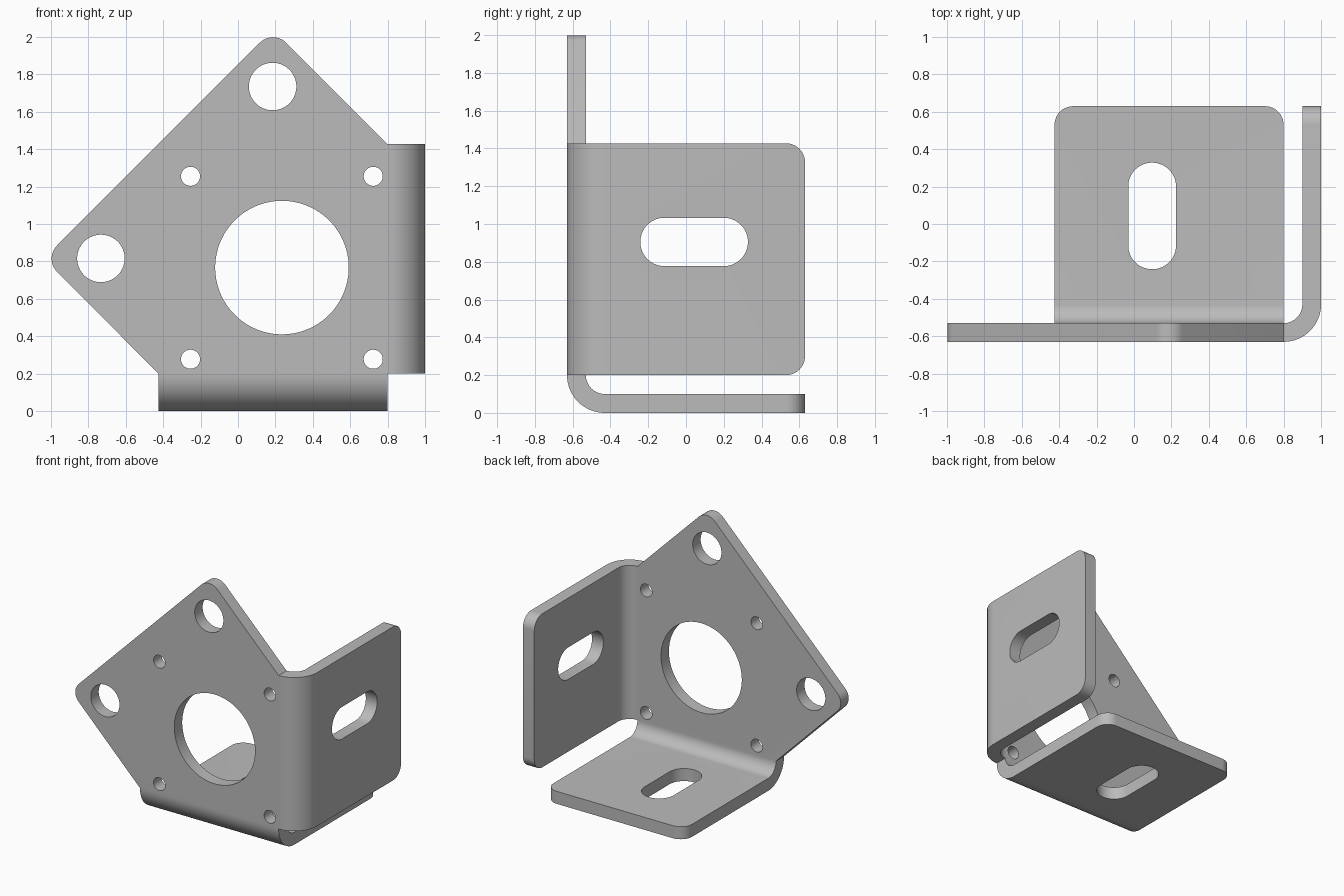
import bpy, bmesh
from math import pi, cos, sin
from mathutils import Vector, Matrix

cube = bpy.data.objects.get("Cube")
if cube:
    bpy.data.objects.remove(cube, do_unlink=True)

THICK = 0.1          # sheet thickness
FRONT = -0.63        # outer front plane
CORNER = 0.1         # rounded corner radius
BEND = FRONT + 0.2   # bend axis depth
X, Y, Z = Vector((1, 0, 0)), Vector((0, 1, 0)), Vector((0, 0, 1))

steel = bpy.data.materials.new("grey_steel")
steel.use_nodes = True
grey = (0.5, 0.5, 0.5, 1)
steel.diffuse_color = grey
steel.node_tree.nodes["Principled BSDF"].inputs["Base Color"].default_value = grey


def make_object(name, bm):
    bmesh.ops.recalc_face_normals(bm, faces=bm.faces)
    mesh = bpy.data.meshes.new(name)
    bm.to_mesh(mesh)
    bm.free()
    mesh.materials.append(steel)
    obj = bpy.data.objects.new(name, mesh)
    bpy.context.collection.objects.link(obj)
    return obj


def side_face(bm, direction):
    return max(bm.faces, key=lambda f: f.calc_center_median().dot(direction)
               if abs(f.normal.dot(direction)) > 0.99 else -9)


def add_prism(bm, points, depth):
    """Extrude a closed loop of points along a depth vector."""
    face = bm.faces.new([bm.verts.new(p) for p in points])
    grown = bmesh.ops.extrude_face_region(bm, geom=[face])["geom"]
    bmesh.ops.translate(bm, vec=depth, verts=[v for v in grown if isinstance(v, bmesh.types.BMVert)])


def fold_flange(bm, face, axis, centre):
    """Sweep an edge face round the bend, then pull it out straight."""
    last = bmesh.ops.spin(bm, geom=[face], cent=centre, axis=axis,
                          angle=pi / 2, steps=16)["geom_last"]
    end = [f for f in last if isinstance(f, bmesh.types.BMFace)]
    grown = bmesh.ops.extrude_face_region(bm, geom=end)["geom"]
    bmesh.ops.translate(bm, vec=Y * (-FRONT - BEND),
                        verts=[v for v in grown if isinstance(v, bmesh.types.BMVert)])


# Front plate with two edges folded into flanges
bm = bmesh.new()
outline = [(0.8, 0.2), (0.8, 1.427), (0.187, 2.04), (-1.038, 0.815), (-0.425, 0.2)]
add_prism(bm, [(x, FRONT, z) for x, z in outline], Y * THICK)
bmesh.ops.recalc_face_normals(bm, faces=bm.faces)
right_side, bottom_side = side_face(bm, X), side_face(bm, -Z)
fold_flange(bm, right_side, Z, (0.8, BEND, 0))
fold_flange(bm, bottom_side, X, (0, BEND, 0.2))

# Remove the faces left inside the sheet
inner = [f for f in bm.faces if all(len(e.link_faces) > 2 for e in f.edges)]
bmesh.ops.delete(bm, geom=inner, context='FACES_ONLY')


# Round the outer corners of plate and flanges
def is_outer_corner(edge):
    mid = (edge.verts[0].co + edge.verts[1].co) / 2
    if abs(edge.calc_length() - THICK) > 0.001:
        return False
    return mid.y > 0.6 or mid.z > 1.9 or mid.x < -0.9


bmesh.ops.bevel(bm, geom=[e for e in bm.edges if is_outer_corner(e)], offset=CORNER,
                segments=10, profile=0.5, affect='EDGES')
bracket = make_object("folded_bracket", bm)

# Cutters for round holes and slots
cut = bmesh.new()


def add_hole(centre, normal, radius, slot=0.0, sides=48):
    """Round hole, or a slot stretched along y by half length slot."""
    centre = Vector(centre)
    u = X if normal != X else Z
    v = Y if normal != Y else Z
    loop = []
    for i in range(sides):
        a = 2 * pi * (i + 0.5) / sides
        stretch = slot if sin(a) > 0 else -slot
        loop.append(centre - normal * 0.1 + u * radius * cos(a) + v * (radius * sin(a) + stretch))
    add_prism(cut, loop, normal * 0.2)


plate_y = FRONT + THICK / 2
add_hole((0.235, plate_y, 0.767), Y, 0.357, sides=80)
for x in (-0.254, 0.723):
    for z in (0.277, 1.255):
        add_hole((x, plate_y, z), Y, 0.051, sides=32)
for x, z in ((0.185, 1.735), (-0.733, 0.816)):
    add_hole((x, plate_y, z), Y, 0.127)
add_hole((0.95, 0.043, 0.905), X, 0.128, slot=0.157)
add_hole((0.097, 0.043, 0.05), Z, 0.128, slot=0.157)
cutter = make_object("hole_cutter", cut)
cutter.hide_render = True

# Apply the cut and discard the cutter
mod = bracket.modifiers.new("holes", 'BOOLEAN')
mod.operation, mod.solver, mod.object = 'DIFFERENCE', 'EXACT', cutter
bpy.context.view_layer.update()
result = bpy.data.meshes.new_from_object(bracket.evaluated_get(bpy.context.evaluated_depsgraph_get()))
bracket.modifiers.clear()
bracket.data = result
bpy.data.objects.remove(cutter, do_unlink=True)

# Smooth the bends and hole walls, keep sheet edges sharp
for obj in bpy.context.selected_objects:
    obj.select_set(False)
bracket.select_set(True)
bpy.context.view_layer.objects.active = bracket
bpy.ops.object.shade_smooth_by_angle(angle=pi / 6)
